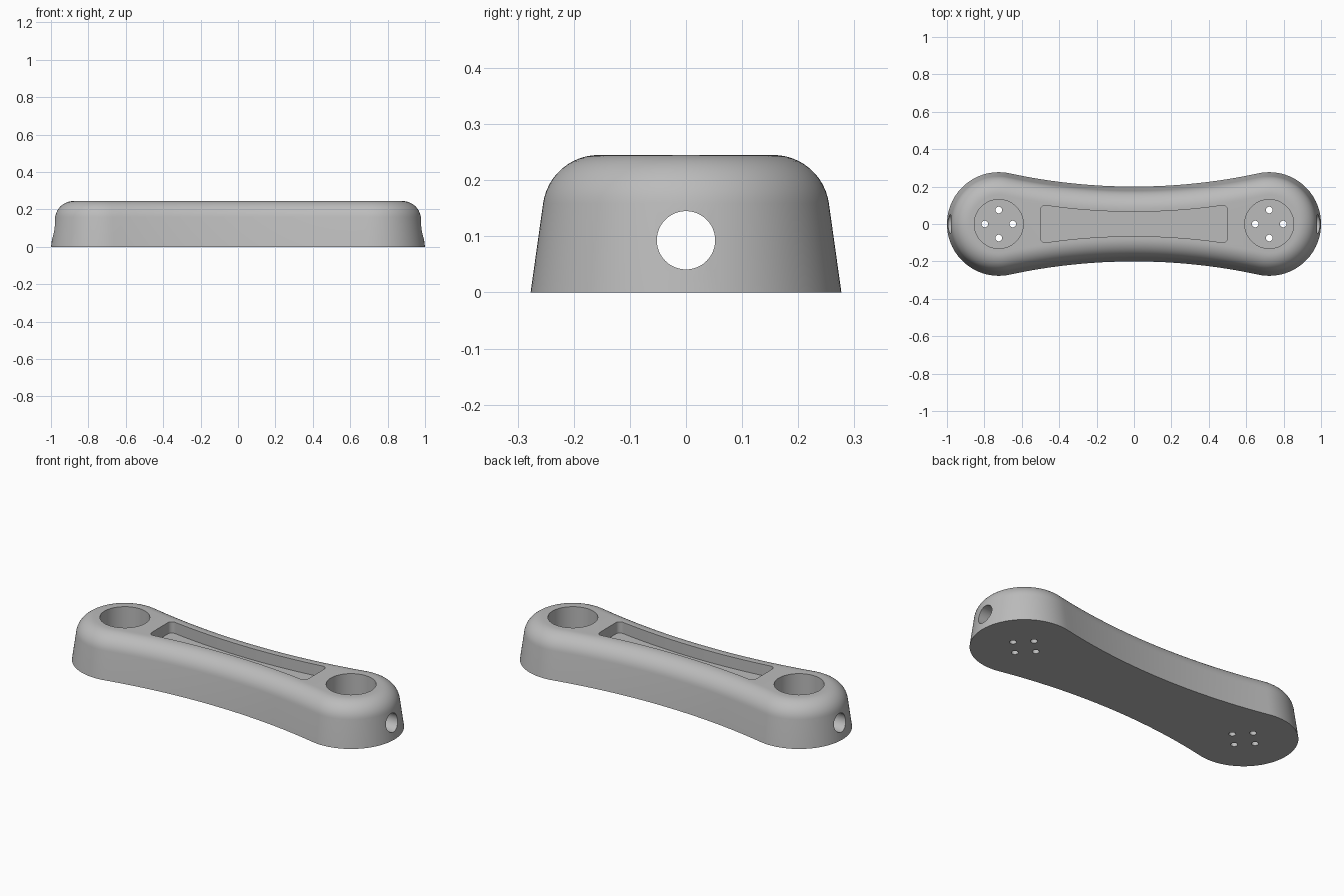
import bpy, bmesh
from math import sin, cos, tan, pi, radians, acos, hypot
from mathutils import Matrix

if "Cube" in bpy.data.objects:
    bpy.data.objects.remove(bpy.data.objects["Cube"])

HEIGHT, END_X, END_R, WAIST = 0.245, 0.723, 0.277, 0.2
# waist arc radius that makes it tangent to both end circles
ARC_R = (END_X**2 + WAIST**2 - END_R**2) / (2 * (END_R - WAIST))
ARC_Y = WAIST + ARC_R
SPREAD = acos(ARC_Y / hypot(END_X, ARC_Y))

grey = bpy.data.materials.new("plain grey")
grey.use_nodes = True
grey.diffuse_color = (0.5, 0.5, 0.5, 1)
grey.node_tree.nodes["Principled BSDF"].inputs["Base Color"].default_value = (0.5, 0.5, 0.5, 1)


def make_object(name, bm):
    bmesh.ops.recalc_face_normals(bm, faces=bm.faces)
    mesh = bpy.data.meshes.new(name)
    bm.to_mesh(mesh)
    bm.free()
    mesh.materials.append(grey)
    obj = bpy.data.objects.new(name, mesh)
    bpy.context.collection.objects.link(obj)
    return obj


def loft(bm, rings):
    """Skin a stack of closed rings and cap both ends."""
    loops = [[bm.verts.new(p) for p in ring] for ring in rings]
    n = len(loops[0])
    for a, b in zip(loops, loops[1:]):
        for i in range(n):
            bm.faces.new((a[i], a[(i + 1) % n], b[(i + 1) % n], b[i]))
    bm.faces.new(loops[0])
    bm.faces.new(loops[-1])


def outline(inset, z, ends=48, sides=32):
    """Dog-bone outline moved inward by inset."""
    r, big = END_R - inset, ARC_R + inset
    half = []
    for i in range(ends + 1):
        a = (pi / 2 + SPREAD) * (2 * i / ends - 1)
        half.append((END_X + r * cos(a), r * sin(a)))
    for i in range(1, sides):
        t = SPREAD * (1 - 2 * i / sides)
        half.append((big * sin(t), ARC_Y - big * cos(t)))
    return [(s * x, s * y, z) for s in (1, -1) for x, y in half]


def cylinder(name, radius, depth, matrix, sides=48):
    bm = bmesh.new()
    bmesh.ops.create_cone(bm, cap_ends=True, segments=sides, radius1=radius,
                          radius2=radius, depth=depth, matrix=matrix)
    return make_object(name, bm)


# Body: drafted wall with a rounded upper edge
draft, fillet = radians(8), 0.1
centre_in = HEIGHT * tan(draft) + fillet * tan((pi / 2 - draft) / 2)
profile = [(0, 0)]
for i in range(13):
    a = draft + (pi / 2 - draft) * i / 12
    profile.append((centre_in - fillet * cos(a), HEIGHT - fillet + fillet * sin(a)))
bm = bmesh.new()
loft(bm, [outline(d, z) for d, z in profile])
body = make_object("handle_body", bm)

# Cutters: end sockets, screw holes and lengthwise bore
cutters = []
for side in (-1, 1):
    x = side * END_X
    cutters.append(cylinder("socket_cutter", 0.131, 0.4, Matrix.Translation((x, 0, 0.235)), 64))
    for k in range(4):
        a = k * pi / 2
        place = Matrix.Translation((x + 0.075 * cos(a), 0.075 * sin(a), 0.03))
        cutters.append(cylinder("screw_hole_cutter", 0.018, 0.2, place, 24))
cutters.append(cylinder("bore_cutter", 0.052, 2.4,
                        Matrix.Translation((0, 0, 0.093)) @ Matrix.Rotation(pi / 2, 4, "Y")))

# Cutter: waisted pocket following the body sides, with rounded corners
bm = bmesh.new()
big = ARC_R + 0.135
edge = [(0.5 * (1 - i / 12), ) for i in range(25)]
half = [(x, ARC_Y - (big**2 - x**2) ** 0.5) for (x,) in edge]
flat = [(s * x, s * y) for s in (1, -1) for x, y in half]
loft(bm, [[(x, y, z) for x, y in flat] for z in (0.18, 0.4)])
corners = [e for e in bm.edges
           if abs(e.verts[0].co.z - e.verts[1].co.z) > 0.1 and abs(e.verts[0].co.x) > 0.499]
bmesh.ops.bevel(bm, geom=corners, offset=0.03, segments=6, profile=0.5, affect="EDGES")
cutters.append(make_object("pocket_cutter", bm))

# Cut everything out of the body
bpy.context.view_layer.objects.active = body
for cutter in cutters:
    mod = body.modifiers.new("cut", "BOOLEAN")
    mod.operation, mod.solver, mod.object = "DIFFERENCE", "EXACT", cutter
    bpy.ops.object.modifier_apply(modifier=mod.name)
    bpy.data.objects.remove(cutter)

bpy.ops.object.select_all(action="DESELECT")
body.select_set(True)
bpy.ops.object.shade_smooth_by_angle(angle=radians(30))
